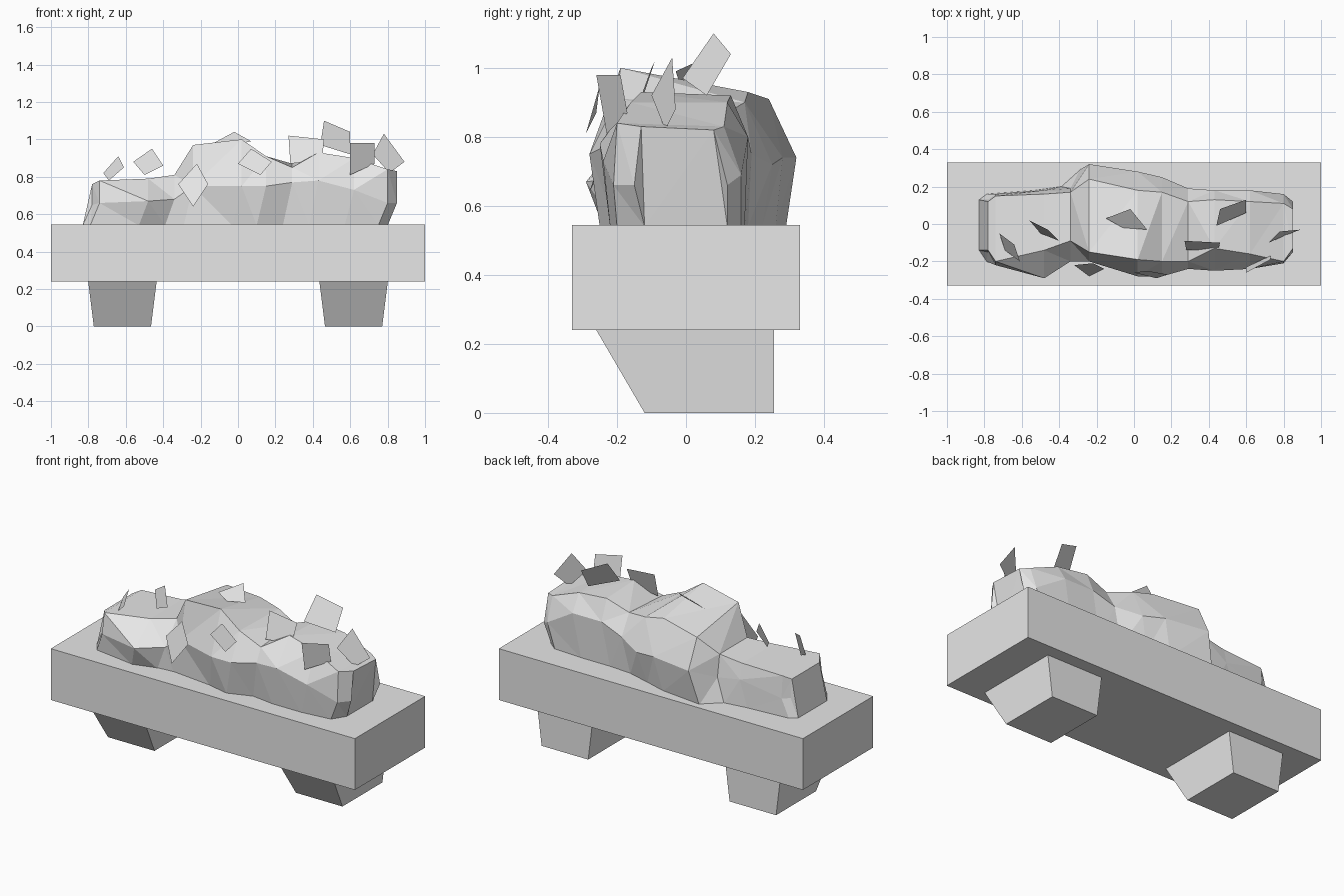
import bpy
import bmesh

default_cube = bpy.data.objects.get("Cube")
if default_cube:
    bpy.data.objects.remove(default_cube, do_unlink=True)

grey = bpy.data.materials.new("plain grey")
grey.use_nodes = True
GREY_VALUE = (0.8, 0.8, 0.8, 1)
grey.diffuse_color = GREY_VALUE
grey.node_tree.nodes["Principled BSDF"].inputs["Base Color"].default_value = GREY_VALUE


def make_object(name, bm):
    """Turn a bmesh into a flat-shaded object with the grey material."""
    mesh = bpy.data.meshes.new(name)
    bm.to_mesh(mesh)
    bm.free()
    mesh.materials.append(grey)
    obj = bpy.data.objects.new(name, mesh)
    bpy.context.scene.collection.objects.link(obj)
    return obj


def loft(name, rings, triangulate=False):
    """Skin a series of closed rings and cap both ends."""
    bm = bmesh.new()
    loops = [[bm.verts.new(p) for p in ring] for ring in rings]
    for near, far in zip(loops, loops[1:]):
        count = len(near)
        for i in range(count):
            j = (i + 1) % count
            bm.faces.new((near[i], near[j], far[j], far[i]))
    bm.faces.new(loops[0])
    bm.faces.new(reversed(loops[-1]))
    if triangulate:
        bmesh.ops.triangulate(bm, faces=bm.faces[:], quad_method='BEAUTY')
    bmesh.ops.recalc_face_normals(bm, faces=bm.faces[:])
    return make_object(name, bm)


def rectangle(left, right, front, back, height):
    return [(left, front, height), (right, front, height),
            (right, back, height), (left, back, height)]


# Planter box
BOX_BOTTOM, BOX_TOP = 0.24, 0.545
loft("planter_box", [rectangle(-1, 1, -0.33, 0.33, z) for z in (BOX_BOTTOM, BOX_TOP)])

# Tapered feet with a sloping front
for name, centre in (("right_foot", -0.618), ("left_foot", 0.618)):
    loft(name, [rectangle(centre - 0.153, centre + 0.153, -0.12, 0.255, 0),
                rectangle(centre - 0.183, centre + 0.183, -0.26, 0.255, BOX_BOTTOM)])

# Foliage sections in hundredths: x, front foot y, front bulge y z,
# front crest y z, back crest y z, back bulge y z, back foot y
sections = [
    (-78, -14, -15, 65, -14, 76, 12, 76, 13, 65, 13),
    (-74, -20, -22, 66, -20, 78, 15, 78, 16, 65, 16),
    (-48, -24, -29, 67, -14, 79, 16, 79, 18, 70, 18),
    (-34, -20, -20, 68, -9, 81, 17, 81, 19, 68, 20),
    (-24, -19, -20, 75, -15, 97, 24, 91, 32, 74, 29),
    (2, -22, -28, 75, -19, 100, 18, 93, 28, 74, 26),
    (15, -25, -28, 75, -20, 91, 17, 90, 25, 72, 22),
    (29, -20, -24, 77, -20, 85, 12, 87, 19, 75, 18),
    (43, -22, -25, 78, -13, 93, 13, 92, 18, 80, 17),
    (62, -22, -24, 73, -16, 90, 12, 90, 18, 80, 17),
    (80, -20, -21, 66, -20, 84, 11, 83, 16, 69, 16),
    (85, -12, -15, 66, -13, 83, 8, 82, 12, 66, 12),
]
rings = []
for x, ff, fb, fbz, fc, fcz, bc, bcz, bb, bbz, bf in sections:
    foot_x = x - 5
    ring = [(foot_x, ff, 54), (x, fb, fbz), (x, fc, fcz),
            (x, bc, bcz), (x, bb, bbz), (foot_x, bf, 54)]
    rings.append([[c / 100 for c in p] for p in ring])
loft("foliage", rings, triangulate=True)

# Loose flat leaves, corners in hundredths
leaves = [
    ((-72, -5, 82), (-64, -11, 91), (-61, -20, 85), (-69, -14, 78)),
    ((-56, 2, 88), (-46, -3, 95), (-40, -9, 86), (-50, -5, 81)),
    ((-32, -22, 76), (-22, -21, 87), (-16, -24, 76), (-24, -28, 64)),
    ((-15, 3, 97), (-2, 8, 104), (7, -3, 99), (-6, -2, 96)),
    ((0, -26, 87), (7, -25, 95), (18, -27, 88), (12, -29, 81)),
    ((27, -9, 102), (46, -10, 100), (45, -14, 89), (28, -14, 87)),
    ((46, 8, 110), (60, 13, 104), (60, 6, 92), (44, -1, 97)),
    ((60, -26, 98), (73, -19, 98), (73, -17, 87), (60, -23, 81)),
    ((78, -4, 103), (89, -3, 88), (81, -6, 82), (72, -10, 92)),
]
for number, corners in enumerate(leaves, 1):
    bm = bmesh.new()
    bm.faces.new([bm.verts.new([c / 100 for c in p]) for p in corners])
    make_object(f"leaf_{number}", bm)
